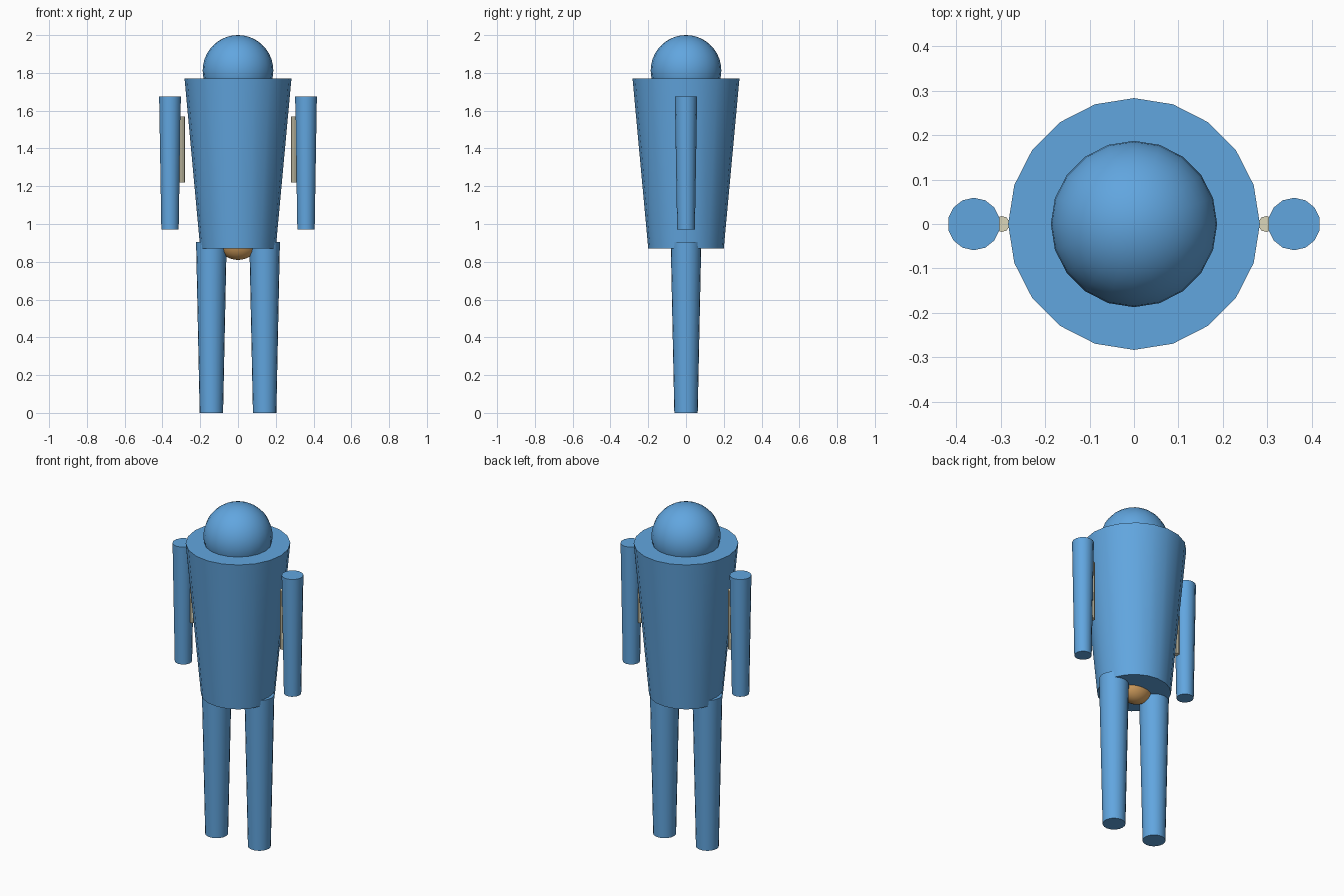
import bpy
from math import radians

cube = bpy.data.objects.get("Cube")
if cube:
    bpy.data.objects.remove(cube, do_unlink=True)


def make_material(name, rgb):
    mat = bpy.data.materials.new(name)
    mat.use_nodes = True
    color = (*rgb, 1.0)
    mat.diffuse_color = color
    mat.node_tree.nodes["Principled BSDF"].inputs["Base Color"].default_value = color
    return mat


blue = make_material("sky blue", (0.12, 0.38, 0.74))
cream = make_material("cream", (0.72, 0.68, 0.50))
orange = make_material("light orange", (0.75, 0.40, 0.13))


def finish(name, mat):
    obj = bpy.context.object
    obj.name = name
    obj.data.materials.append(mat)
    bpy.ops.object.shade_smooth_by_angle(angle=radians(30))
    return obj


def tapered(name, mat, x, bottom, top, r_bottom, r_top, sides):
    """Upright cylinder with separate end radii."""
    bpy.ops.mesh.primitive_cone_add(
        vertices=sides, radius1=r_bottom, radius2=r_top,
        depth=top - bottom, location=(x, 0, (bottom + top) / 2))
    return finish(name, mat)


def ball(name, mat, z, radii):
    bpy.ops.mesh.primitive_uv_sphere_add(
        segments=20, ring_count=20, radius=1, location=(0, 0, z))
    bpy.context.object.scale = radii
    bpy.ops.object.transform_apply(location=False, rotation=False, scale=True)
    return finish(name, mat)


# Head, torso and hip joint
ball("head", blue, 1.813, (0.187, 0.187, 0.187))
tapered("torso", blue, 0, 0.87, 1.77, 0.20, 0.283, 20)
ball("pelvis", orange, 0.93, (0.12, 0.088, 0.12))

# Limbs on both sides
for side, s in (("left", 1), ("right", -1)):
    tapered(side + "_arm", blue, s * 0.36, 0.97, 1.675, 0.047, 0.059, 14)
    tapered(side + "_shoulder_rod", cream, s * 0.297, 1.22, 1.57, 0.018, 0.018, 10)
    tapered(side + "_leg", blue, s * 0.141, 0, 0.905, 0.062, 0.081, 20)
